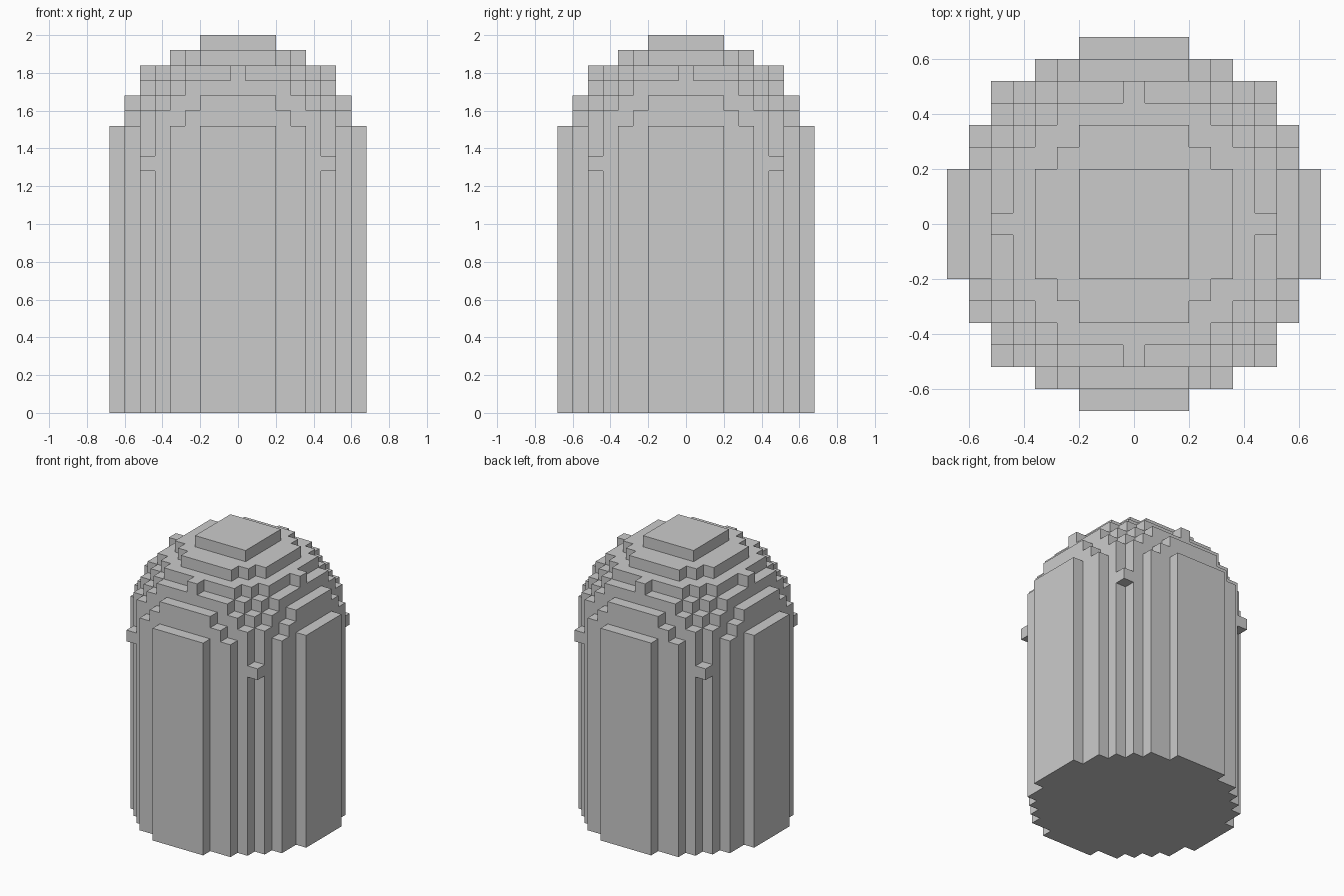
import bpy, bmesh, math

if "Cube" in bpy.data.objects:
    bpy.data.objects.remove(bpy.data.objects["Cube"])

CELL = 0.08      # edge of one block
R2 = 8.5 ** 2    # dome radius squared, in blocks
SHAFT_R2 = 70    # shaft is slightly slimmer than the dome
BASE = -16       # lowest layer, dome centre is layer 0


def filled(c):
    """Blocky capsule: round shaft below layer 0, hemisphere above."""
    i, j, k = c
    if k < BASE:
        return False
    if k < 0:
        return i * i + j * j <= SHAFT_R2
    return i * i + j * j + k * k <= R2


bm = bmesh.new()
verts = {}


def corner(p):
    if p not in verts:
        x, y, z = p
        verts[p] = bm.verts.new((x * CELL / 2, y * CELL / 2, (z - 2 * BASE + 1) * CELL / 2))
    return verts[p]


# Skin: one quad wherever a filled block meets empty space
cells = [(i, j, k) for i in range(-8, 9) for j in range(-8, 9)
         for k in range(BASE, 9) if filled((i, j, k))]
for c in cells:
    for axis in range(3):
        u, v = (axis + 1) % 3, (axis + 2) % 3
        for side in (-1, 1):
            n = list(c)
            n[axis] += side
            if filled(n):
                continue
            quad = []
            for du, dv in ((-1, -1), (1, -1), (1, 1), (-1, 1)):
                p = [2 * q for q in c]
                p[axis] += side
                p[u] += du
                p[v] += dv
                quad.append(corner(tuple(p)))
            bm.faces.new(quad if side > 0 else quad[::-1])

# Merge coplanar quads into clean flat panels
bmesh.ops.dissolve_limit(bm, angle_limit=math.radians(1),
                         verts=bm.verts[:], edges=bm.edges[:])

mesh = bpy.data.meshes.new("domed_pillar")
bm.to_mesh(mesh)
bm.free()
bpy.context.collection.objects.link(bpy.data.objects.new("domed_pillar", mesh))
